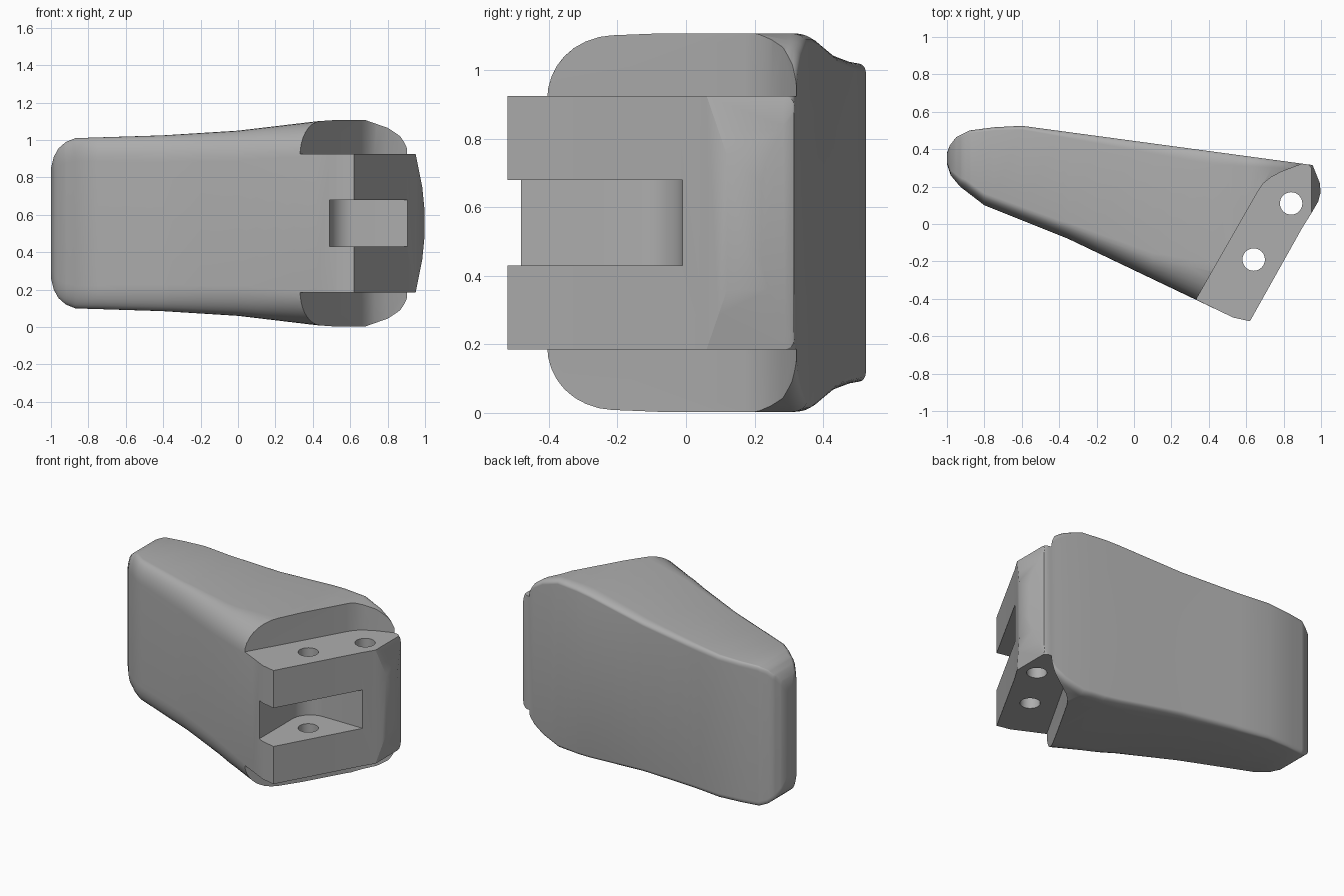
import bpy, bmesh, math

cube = bpy.data.objects.get("Cube")
if cube:
    bpy.data.objects.remove(cube, do_unlink=True)

MID = 0.555      # height of the symmetry plane
GREY = (0.42, 0.42, 0.42, 1)

grey = bpy.data.materials.new("light_grey")
grey.use_nodes = True
grey.diffuse_color = GREY
grey.node_tree.nodes["Principled BSDF"].inputs["Base Color"].default_value = GREY


def lerp_table(table, x):
    """Piecewise linear lookup in a list of (x, value) pairs."""
    for (xa, va), (xb, vb) in zip(table, table[1:]):
        if x <= xb:
            return va + (vb - va) * max(0, (x - xa) / (xb - xa))
    return table[-1][1]


def finish(bm, name):
    bmesh.ops.recalc_face_normals(bm, faces=bm.faces)
    mesh = bpy.data.meshes.new(name)
    bm.to_mesh(mesh)
    bm.free()
    mesh.materials.append(grey)
    obj = bpy.data.objects.new(name, mesh)
    bpy.context.collection.objects.link(obj)
    return obj


def prism(name, outline, z0, z1):
    """Vertical prism over a plan outline."""
    bm = bmesh.new()
    face = bm.faces.new([bm.verts.new((x, y, z0)) for x, y in outline])
    new = bmesh.ops.extrude_face_region(bm, geom=[face])["geom"]
    bmesh.ops.translate(bm, vec=(0, 0, z1 - z0),
                        verts=[v for v in new if isinstance(v, bmesh.types.BMVert)])
    return finish(bm, name)


def arc(cx, cy, r, start, end, steps):
    angles = [math.radians(start + (end - start) * i / steps) for i in range(steps + 1)]
    return [(cx + r * math.cos(a), cy + r * math.sin(a)) for a in angles]


# Body: rounded cross-sections lofted along x
front = [(-1, .32), (-.98, .26), (-.93, .2), (-.8, .1), (-.6, .02), (-.35, -.08),
         (.53, -.5), (.62, -.52), (1, -.54)]
back = [(-1, .38), (-.985, .42), (-.95, .465), (-.88, .5), (-.75, .517), (-.6, .525), (1, .309)]
top = [(-1, .85), (-.985, .91), (-.96, .955), (-.92, .99), (-.87, 1.01), (-.4, 1.025), (0, 1.05),
       (.42, 1.1), (.52, 1.107), (.68, 1.107), (.8, 1.065), (.87, 1.02), (.95, .925),
       (.985, .75), (1, .6)]
front_round_y = [(-1, .02), (-.9, .06), (-.4, .08), (.1, .14), (.42, .24), (1, .24)]
front_round_z = [(-1, .08), (-.9, .12), (.42, .18), (1, .18)]
back_round_y = [(-1, .01), (-.6, .02), (.4, .07), (.9, .03), (1, .03)]

stations = sorted({x for t in (front, back, top, front_round_y) for x, _ in t}
                  | {-.2, .2, .3, .6, .74, .91, .97})
STEPS = 8
bm = bmesh.new()
rings = []
for x in stations:
    yf, yb = lerp_table(front, x), lerp_table(back, x)
    h = lerp_table(top, x) - MID
    fy, fz = lerp_table(front_round_y, x), min(lerp_table(front_round_z, x), h * .8)
    by = lerp_table(back_round_y, x)
    bz = min(.03, h * .5)
    upper = []
    for i in range(STEPS + 1):
        a = math.pi / 2 * i / STEPS
        upper.append((yf + fy * (1 - math.cos(a)), h - fz * (1 - math.sin(a))))
    for i in range(STEPS + 1):
        a = math.pi / 2 * i / STEPS
        upper.append((yb - by * (1 - math.sin(a)), h - bz * (1 - math.cos(a))))
    loop = upper + [(y, -z) for y, z in reversed(upper)]
    rings.append([bm.verts.new((x, y, MID + z)) for y, z in loop])
for a, b in zip(rings, rings[1:]):
    for i in range(len(a)):
        j = (i + 1) % len(a)
        bm.faces.new((a[i], a[j], b[j], b[i]))
bm.faces.new(rings[0])
bm.faces.new(rings[-1])
body = finish(bm, "lever_body")

# Cutters: slanted end, shoulders above and below the tongue, slot, pin holes
end_cut = [(.564, -.62), (.62, -.52), (.9, -.02), (.95, .06), (.985, .12), (.998, .17), (.993, .22),
           (.955, .315), (.92, .4), (1.4, .4), (1.4, -.62)]
shoulder = [(.208, -.62), (.34, -.39), (.66, .17), (.69, .215), (.73, .248), (.79, .28),
            (.9, .321), (1.1, .39), (1.3, .39), (1.3, -.62)]
slot = [(.49, -.8)] + arc(.62, -.14, .13, 180, 90, 10) + [(1.3, -.01), (1.3, -.8)]
cutters = [prism("end_cutter", end_cut, -.3, 1.4),
           prism("upper_shoulder_cutter", shoulder, .925, 1.3),
           prism("lower_shoulder_cutter", shoulder, -.2, .185),
           prism("slot_cutter", slot, .43, .68)]
for hx, hy in ((.84, .11), (.64, -.19)):
    cutters.append(prism("hole_cutter", arc(hx, hy, .06, 0, 348.75, 31), -.3, 1.4))

bpy.context.view_layer.objects.active = body
body.select_set(True)
for cutter in cutters:
    cutter.hide_render = True
    mod = body.modifiers.new(cutter.name, "BOOLEAN")
    mod.operation = "DIFFERENCE"
    mod.solver = "EXACT"
    mod.object = cutter
    bpy.ops.object.modifier_apply(modifier=mod.name)
    bpy.data.objects.remove(cutter, do_unlink=True)

bpy.ops.object.shade_smooth_by_angle(angle=math.radians(28))
